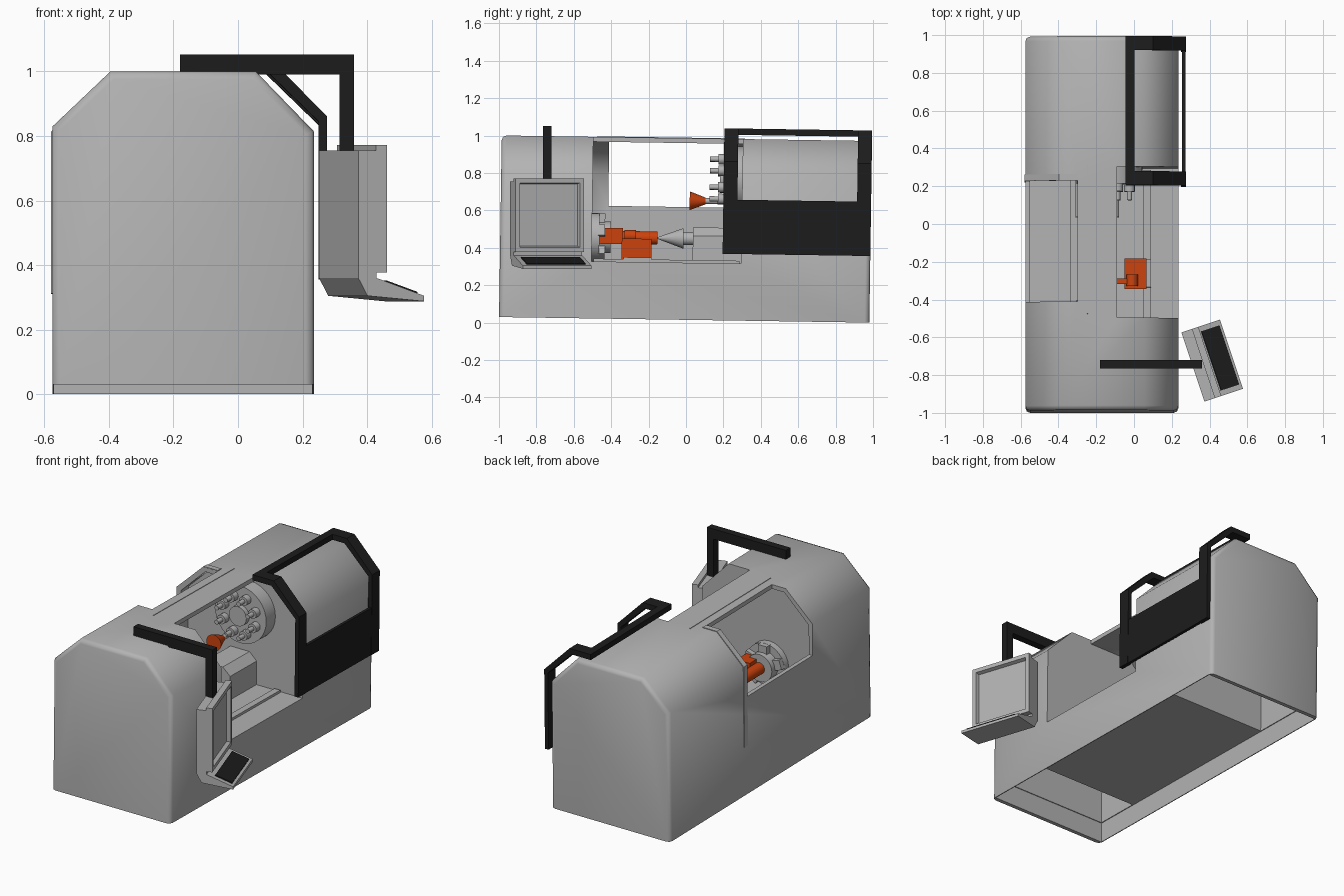
import bpy, bmesh, math
from mathutils import Matrix, Vector

cube = bpy.data.objects.get("Cube")
if cube:
    bpy.data.objects.remove(cube, do_unlink=True)


def material(name, rgb):
    m = bpy.data.materials.new(name)
    m.use_nodes = True
    m.diffuse_color = (*rgb, 1)
    m.node_tree.nodes["Principled BSDF"].inputs["Base Color"].default_value = (*rgb, 1)
    return m


GRAY = material("machine gray", (0.45, 0.45, 0.45))
BLACK = material("black trim", (0.012, 0.012, 0.012))
ORANGE = material("tooling orange", (0.6, 0.055, 0.004))

TILT = Matrix.Rotation(-0.015, 4, 'X')  # the machine leans slightly along its length
machine = []


def finish(bm, name, mat, tilted=True):
    bmesh.ops.recalc_face_normals(bm, faces=bm.faces)
    mesh = bpy.data.meshes.new(name)
    bm.to_mesh(mesh)
    bm.free()
    mesh.materials.append(mat)
    ob = bpy.data.objects.new(name, mesh)
    bpy.context.collection.objects.link(ob)
    if tilted:
        machine.append(ob)
    return ob


def prism_bm(points, y0, y1):
    """Extrude an x-z outline from y0 to y1."""
    bm = bmesh.new()
    face = bm.faces.new([bm.verts.new((x, y0, z)) for x, z in points])
    ext = bmesh.ops.extrude_face_region(bm, geom=[face])["geom"]
    verts = [g for g in ext if isinstance(g, bmesh.types.BMVert)]
    bmesh.ops.translate(bm, verts=verts, vec=(0, y1 - y0, 0))
    return bm


def prism(name, points, y0, y1, mat=GRAY, place=None, tilted=True):
    bm = prism_bm(points, y0, y1)
    if place:
        bm.transform(place)
    return finish(bm, name, mat, tilted)


def box(name, x, y, z, mat=GRAY, place=None, tilted=True):
    outline = [(x[0], z[0]), (x[1], z[0]), (x[1], z[1]), (x[0], z[1])]
    return prism(name, outline, *y, mat, place, tilted)


def rod(name, x, z, y0, y1, r0, r1=None, mat=GRAY, sides=24):
    """Round or tapered part lying along y."""
    bm = bmesh.new()
    bmesh.ops.create_cone(bm, cap_ends=True, segments=sides, radius1=r0,
                          radius2=r0 if r1 is None else r1, depth=y1 - y0)
    bm.transform(Matrix.Translation((x, (y0 + y1) / 2, z)) @ Matrix.Rotation(-math.pi / 2, 4, 'X'))
    ob = finish(bm, name, mat)
    smooth(ob, 35)
    return ob


def smooth(ob, degrees):
    bpy.ops.object.select_all(action='DESELECT')
    ob.select_set(True)
    bpy.context.view_layer.objects.active = ob
    bpy.ops.object.shade_smooth_by_angle(angle=math.radians(degrees))


def cut(ob, cutter):
    cutter.hide_render = True
    mod = ob.modifiers.new("cut", 'BOOLEAN')
    mod.operation = 'DIFFERENCE'
    mod.solver = 'EXACT'
    mod.object = cutter
    bpy.context.view_layer.objects.active = ob
    bpy.ops.object.modifier_apply(modifier=mod.name)
    bpy.data.objects.remove(cutter, do_unlink=True)


# Housing with softened ends
TOP = .971
bm = prism_bm([(-.575, 0), (-.575, .8), (-.395, TOP), (.055, TOP), (.235, .785), (.235, 0)], -1, .98)
ends = [e for e in bm.edges if abs(e.verts[0].co.y - e.verts[1].co.y) < .01
        and max(v.co.z for v in e.verts) > .1]
bmesh.ops.bevel(bm, geom=ends, offset=.025, segments=2, profile=.5, affect='EDGES')
housing = finish(bm, "housing", GRAY)

# Work chamber, rear window and hollow underside around the chip tray
FLOOR = .305
cutters = [
    prism("chamber_cutter", [(-.55, FLOOR), (-.55, .785), (-.385, .945), (-.09, .945), (-.09, 1.2),
                             (.4, 1.2), (.4, FLOOR)], -.51, .29, tilted=False),
    box("window_cutter", (-.8, -.3), (-.425, .215), (.603, 1.2), tilted=False),
    box("underside_cutter", (-.57, .23), (-.975, .955), (-.1, .125), tilted=False),
    box("rear_cavity_cutter", (-.565, .225), (.47, .95), (-.2, .76), tilted=False),
    box("front_cavity_cutter", (-.565, .225), (-.97, -.69), (-.2, .76), tilted=False),
]
for c in cutters:
    cut(housing, c)
smooth(housing, 48)
box("roof_seam", (-.249, -.243), (-.49, .3), (TOP - .002, TOP + .003))

# Thin guide strip following the housing beside the rear window
prism("window_guide_strip", [(-.3, TOP + .004), (-.397, TOP + .004), (-.579, .802), (-.579, .3),
                             (-.573, .3), (-.573, .798), (-.394, TOP - .004), (-.3, TOP - .004)],
      .216, .25)

# Sliding door: two bent posts, top rail, lower panel
bent = [(-.045, 1.027), (.1, 1.027), (.275, .85), (.275, .356),
        (.25, .356), (.25, .833), (.085, .993), (-.045, .993)]
prism("door_front_post", bent, .19, .265, BLACK)
prism("door_rear_post", bent, .905, .98, BLACK)
box("door_top_rail", (-.045, .002), (.19, .98), (.993, 1.027), BLACK)
box("door_lower_panel", (.255, .273), (.2, .97), (.356, .646), BLACK)

# Bed rails
for i, (x0, x1) in enumerate([(-.34, -.28), (.05, .09)]):
    box(f"bed_rail_{i + 1}", (x0, x1), (-.5, .28), (FLOOR - .002, FLOOR + .015))

# Spindle chuck with jaws
AX, AZ = -.22, .435
rod("chuck_plate", AX, AZ, -.512, -.47, .13)
rod("chuck_hub", AX, AZ, -.47, -.41, .085)
for k in range(5):
    place = Matrix.Translation((AX, 0, AZ)) @ Matrix.Rotation(k * math.tau / 5, 4, 'Y')
    box(f"chuck_jaw_{k + 1}", (-.03, .03), (-.48, -.44), (.06, .128), place=place)
rod("workpiece", AX, AZ, -.41, -.16, .035, mat=ORANGE)

# Tool carriage, reaching in under the roof
box("carriage_block", (-.05, .065), (-.35, -.19), (FLOOR - .002, .43), ORANGE)
box("carriage_slide", (.065, .09), (-.34, -.19), (FLOOR - .002, .33))
box("carriage_foot", (-.2, -.1), (-.19, -.03), (FLOOR - .002, FLOOR + .008), ORANGE)
box("tool_holder", (-.2, -.11), (-.5, -.345), (.4, .485), ORANGE)
rod("tool_knob", -.01, .445, -.335, -.275, .03, mat=ORANGE)
box("tool_bar", (-.13, -.01), (-.325, -.295), (.43, .46), ORANGE)

# Tailstock with live centre
rod("centre_cone", AX, AZ, -.16, -.02, .004, .055)
rod("centre_collar", AX, AZ, -.02, .03, .035)
prism("tailstock", [(-.31, .303), (-.31, .45), (-.26, .495), (-.13, .495), (-.08, .45), (-.08, .303)],
      .03, .292)

# Tool turret
TX, TZ = -.13, .755
rod("turret_disc", TX, TZ, .2, .292, .175, sides=32)
rod("turret_hub", TX, TZ, .17, .2, .06)
for k in range(8):
    a = k * math.tau / 8 + .4
    x, z = TX + .115 * math.cos(a), TZ + .115 * math.sin(a)
    rod(f"turret_socket_{k + 1}", x, z, .16, .2, .028, sides=16)
    rod(f"turret_tool_{k + 1}", x, z, .115, .16, .014, sides=12)
rod("catcher_stem", -.18, .637, .09, .2, .016)
rod("catcher_funnel", -.18, .637, .01, .095, .05, .018, ORANGE)

# Control panel arm
box("arm_beam", (-.18, .36), (-.765, -.72), (.99, 1.052), BLACK, tilted=False)
box("arm_drop", (.315, .36), (-.765, -.72), (.745, 1.01), BLACK, tilted=False)

# Control panel, turned toward the operator
PANEL = Matrix.Translation((.312, -.757, 0)) @ Matrix.Rotation(math.radians(18.4), 4, 'Z')
prism("control_housing", [(0, .755), (.06, .755), (.06, .36), (.215, .305), (.215, .288),
                          (.03, .305), (0, .36)], -.193, .193, GRAY, PANEL, False)
bm = prism_bm([(.058, .378), (.094, .378), (.094, .772), (.058, .772)], -.193, .193)
bm.normal_update()
front = max(bm.faces, key=lambda f: f.calc_center_median().x)
bmesh.ops.inset_region(bm, faces=[front], thickness=.035)
bmesh.ops.inset_region(bm, faces=[front], thickness=.01)
bmesh.ops.translate(bm, verts=front.verts, vec=Vector((-.022, 0, 0)))
bm.transform(PANEL)
finish(bm, "control_screen", GRAY, False)
prism("keyboard", [(.1, .344), (.2, .309), (.203, .317), (.103, .352)], -.165, .165,
      BLACK, PANEL, False)

for ob in machine:
    ob.matrix_world = TILT @ Matrix.Translation((0, 0, .015))
